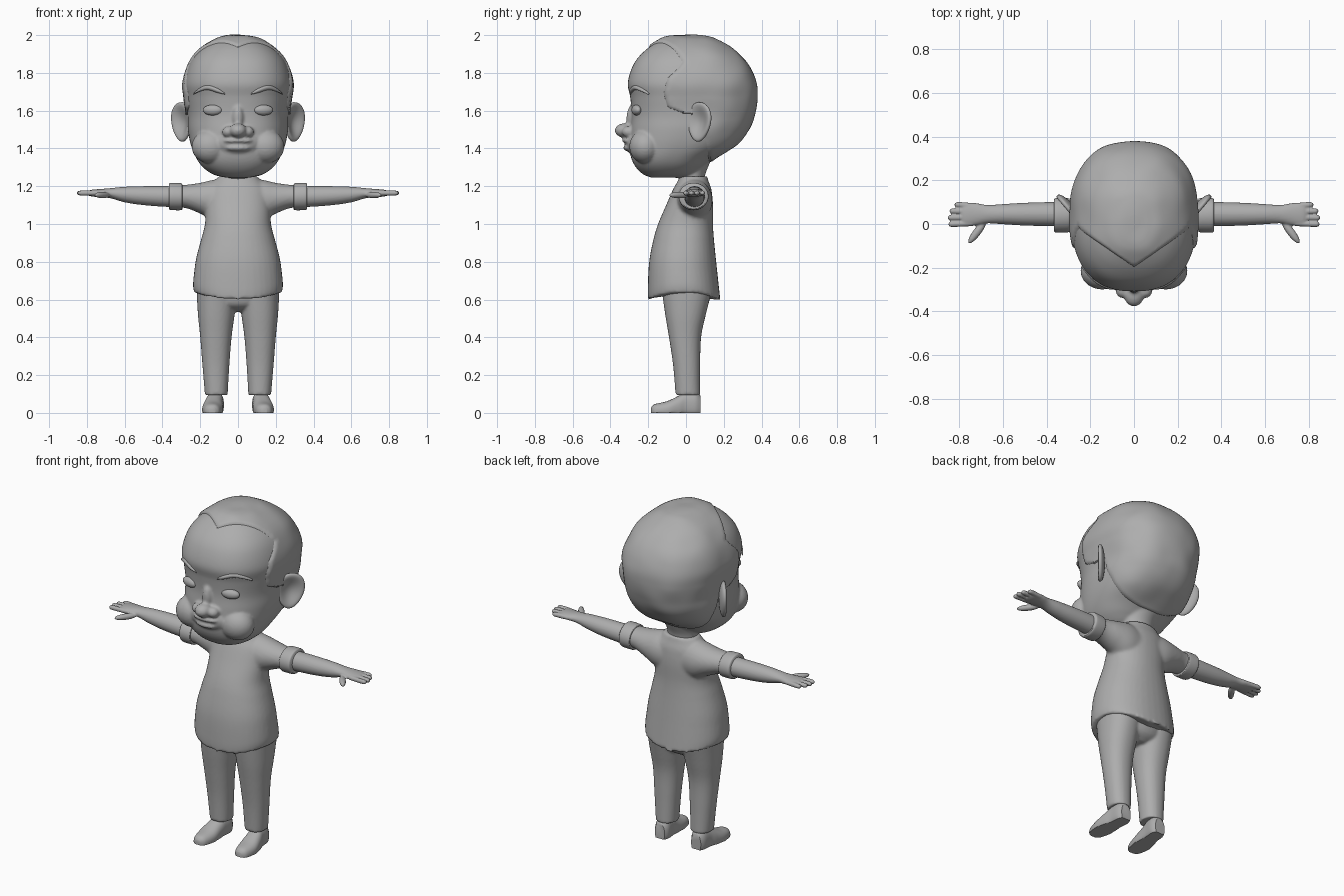
import bpy
import bmesh
from math import cos, sin, pi, radians, copysign
from mathutils import Matrix, Vector, Euler, noise

cube = bpy.data.objects.get("Cube")
if cube:
    bpy.data.objects.remove(cube, do_unlink=True)

# One plain clay colour for the whole figure
clay = bpy.data.materials.new("clay_grey")
clay.use_nodes = True
clay.diffuse_color = (0.42, 0.42, 0.42, 1)
clay.node_tree.nodes["Principled BSDF"].inputs["Base Color"].default_value = clay.diffuse_color


def spline(rows, steps):
    """Smooth the section table with a Catmull-Rom spline."""
    out = []
    for i in range(len(rows) - 1):
        p0, p1 = rows[max(i - 1, 0)], rows[i]
        p2, p3 = rows[i + 1], rows[min(i + 2, len(rows) - 1)]
        for k in range(steps):
            t = k / steps
            out.append([b + 0.5 * t * (c - a + t * (2 * a - 5 * b + 4 * c - d
                        + t * (3 * (b - c) + d - a)))
                        for a, b, c, d in zip(p0, p1, p2, p3)])
    return out + [list(rows[-1])]


def loft(bm, axis, rows, sides=40, power=2.0, steps=6):
    """Rows are (position along axis, centre, half width, low, high)."""
    rings = []
    for s, uc, ru, lo, hi in spline(rows, steps):
        ring = []
        for i in range(sides):
            a = 2 * pi * i / sides
            c, d = (copysign(abs(f) ** (2 / power), f) for f in (cos(a), sin(a)))
            u, v = uc + ru * c, (lo + hi) / 2 + (hi - lo) / 2 * d
            co = {"X": (s, u, v), "Y": (u, s, v), "Z": (u, v, s)}[axis]
            ring.append(bm.verts.new(co))
        rings.append(ring)
    faces = [bm.faces.new((p[i - 1], p[i], q[i], q[i - 1]))
             for p, q in zip(rings, rings[1:]) for i in range(sides)]
    faces += [bm.faces.new(rings[0]), bm.faces.new(rings[-1])]
    bmesh.ops.recalc_face_normals(bm, faces=faces)


def ball(bm, loc, size, turn=0.0):
    m = Matrix.LocRotScale(Vector(loc), Euler((0, 0, radians(turn))), Vector(size))
    return bmesh.ops.create_uvsphere(bm, u_segments=32, v_segments=20,
                                     radius=1, matrix=m)["verts"]


def mirror(bm):
    """Copy everything built so far to the other side."""
    copy = bmesh.ops.duplicate(bm, geom=bm.verts[:] + bm.edges[:] + bm.faces[:])["geom"]
    for v in copy:
        if isinstance(v, bmesh.types.BMVert):
            v.co.x *= -1
    bmesh.ops.reverse_faces(bm, faces=[f for f in copy if isinstance(f, bmesh.types.BMFace)])


def finish(name, bm, voxel=0.0, relax=3):
    """Turn the bmesh into an object, optionally blended into one skin."""
    mesh = bpy.data.meshes.new(name)
    bm.to_mesh(mesh)
    bm.free()
    mesh.materials.append(clay)
    ob = bpy.data.objects.new(name, mesh)
    bpy.context.collection.objects.link(ob)
    bpy.ops.object.select_all(action="DESELECT")
    ob.select_set(True)
    bpy.context.view_layer.objects.active = ob
    bpy.ops.object.shade_smooth_by_angle(angle=radians(45))
    if voxel:
        skin = ob.modifiers.new("skin", "REMESH")
        skin.mode = "VOXEL"
        skin.voxel_size = voxel
        skin.use_smooth_shade = True
        soft = ob.modifiers.new("soften", "SMOOTH")
        soft.factor = 0.5
        soft.iterations = relax
    return ob


# Head: skull, neck, cheeks, nose and lips blended together
SKULL = [(1.245, 0, .06, -.18, -.03), (1.262, 0, .13, -.225, .04),
         (1.30, 0, .185, -.265, .09), (1.35, 0, .222, -.29, .15),
         (1.42, 0, .25, -.30, .26), (1.50, 0, .265, -.295, .325),
         (1.58, 0, .268, -.288, .355), (1.67, 0, .28, -.295, .372),
         (1.75, 0, .286, -.308, .365), (1.85, 0, .255, -.275, .315),
         (1.92, 0, .20, -.215, .245), (1.97, 0, .125, -.14, .165),
         (1.987, 0, .07, -.09, .11), (1.992, 0, .02, -.02, .04)]
bm = bmesh.new()
ball(bm, (.145, -.215, 1.41), (.1, .085, .09))
ball(bm, (.052, -.305, 1.488), (.032, .034, .03))
mirror(bm)
loft(bm, "Z", SKULL, sides=96, power=2.4, steps=8)
loft(bm, "Z", [(1.15, 0, .088, -.03, .1), (1.25, 0, .088, -.035, .1),
               (1.32, 0, .1, -.05, .125), (1.42, 0, .13, -.05, .17)])
ball(bm, (0, -.325, 1.495), (.046, .052, .038))
ball(bm, (0, -.285, 1.56), (.03, .03, .07))
ball(bm, (0, -.265, 1.43), (.12, .055, .07))
ball(bm, (0, -.308, 1.441), (.078, .03, .015))
ball(bm, (0, -.302, 1.403), (.066, .03, .018))
finish("head", bm, voxel=.008)

# Hair: the skull shape raised behind the hairline and sunk in front of it
HAIRLINE = [(1.29, .25), (1.33, .12), (1.45, .1), (1.57, .06), (1.59, -.03),
            (1.62, -.1), (1.69, -.12), (1.77, -.1), (1.83, -.04), (1.86, -.02)]


def hairline(co):
    if co.z > HAIRLINE[-1][0]:
        return -.2 + .7 * abs(co.x)
    for (z0, y0), (z1, y1) in zip(HAIRLINE, HAIRLINE[1:]):
        if z0 <= co.z <= z1:
            return y0 + (y1 - y0) * (co.z - z0) / (z1 - z0)
    return 1.0


bm = bmesh.new()
loft(bm, "Z", SKULL, sides=128, power=2.4, steps=10)
bm.normal_update()
moves = []
for v in bm.verts:
    t = min(max((v.co.y - hairline(v.co)) / .025 + .5, 0), 1)
    moves.append(v.normal * (-.014 + t * (.023 + .005 * noise.noise(v.co * 9))))
for v, move in zip(bm.verts, moves):
    v.co += move
finish("hair", bm)

# Ears: cupped ellipsoids turned outward
bm = bmesh.new()
ear = ball(bm, (0, 0, 0), (1, 1, 1))
place = Matrix.LocRotScale(Vector((.298, .07, 1.54)), Euler((0, radians(6), radians(50))),
                           Vector((.078, .026, .105)))
for v in ear:
    rim = v.co.x ** 2 + v.co.z ** 2
    if v.co.y < 0:
        v.co.y *= 1.8 * rim - .5
    v.co.x *= 1 + .2 * v.co.z
    v.co = place @ v.co
mirror(bm)
finish("ears", bm)

# Eyes and eyebrows
bm = bmesh.new()
ball(bm, (.135, -.262, 1.603), (.052, .024, .028), 14)
mirror(bm)
finish("eyes", bm)
bm = bmesh.new()
loft(bm, "X", [(.07, -.292, .006, 1.686, 1.694), (.11, -.286, .014, 1.695, 1.72),
               (.16, -.266, .014, 1.71, 1.735), (.2, -.235, .013, 1.702, 1.722),
               (.235, -.2, .006, 1.686, 1.693)], sides=16)
mirror(bm)
finish("eyebrows", bm)

# Shirt: sleeves flow into the torso, hem lifts at the sides
bm = bmesh.new()
loft(bm, "X", [(.02, .04, .09, 1.0, 1.235), (.12, .045, .095, 1.015, 1.235),
               (.2, .045, .084, 1.055, 1.218), (.28, .04, .07, 1.085, 1.207),
               (.35, .04, .068, 1.085, 1.205)])
mirror(bm)
loft(bm, "Z", [(.597, 0, .234, -.2, .182), (.66, 0, .238, -.202, .175),
               (.8, 0, .225, -.195, .16), (.92, 0, .195, -.172, .148),
               (1.0, 0, .175, -.148, .143), (1.1, 0, .172, -.105, .143),
               (1.18, 0, .16, -.07, .135), (1.225, 0, .125, -.045, .12),
               (1.252, 0, .102, -.034, .112)], power=2.2)
for v in bm.verts:
    v.co.z += .045 * (v.co.x / .24) ** 2 * min(max((.75 - v.co.z) / .15, 0), 1)
finish("shirt", bm, voxel=.01)

# Rolled sleeve cuffs
bm = bmesh.new()
loft(bm, "X", [(.295, .04, .073, 1.078, 1.21), (.303, .04, .078, 1.073, 1.216),
               (.355, .04, .079, 1.074, 1.218), (.366, .04, .073, 1.08, 1.212)])
mirror(bm)
finish("sleeve_cuffs", bm)

# Arms and hands
bm = bmesh.new()
loft(bm, "X", [(.25, .042, .05, 1.09, 1.2), (.36, .045, .055, 1.09, 1.2),
               (.5, .045, .052, 1.1, 1.2), (.6, .045, .046, 1.115, 1.197),
               (.67, .045, .042, 1.135, 1.19), (.72, .045, .05, 1.142, 1.186),
               (.77, .043, .055, 1.145, 1.182), (.79, .043, .045, 1.15, 1.176)])
for y, tip in ((.088, .822), (.059, .845), (.029, .853), (-.001, .85)):
    loft(bm, "X", [(.74, y * .9 + .004, .013, 1.15, 1.177), (tip - .02, y, .013, 1.151, 1.177),
                   (tip - .004, y, .009, 1.155, 1.172), (tip, y, .003, 1.16, 1.167)], sides=16)
ball(bm, (.718, -.036, 1.153), (.066, .018, .017), -53)
mirror(bm)
finish("arms", bm, voxel=.005, relax=2)

# Trousers
bm = bmesh.new()
loft(bm, "Z", [(.095, .115, .06, -.055, .075), (.25, .117, .071, -.068, .075),
               (.4, .117, .083, -.09, .08), (.52, .115, .097, -.11, .105),
               (.66, .11, .11, -.13, .14)], power=2.2)
mirror(bm)
loft(bm, "Z", [(.535, 0, .06, -.05, .07), (.58, 0, .17, -.115, .12),
               (.7, 0, .2, -.13, .14)])
finish("trousers", bm, voxel=.008)

# Shoes with flat soles
bm = bmesh.new()
loft(bm, "Y", [(-.185, .137, .018, -.01, .028), (-.165, .137, .04, -.03, .046),
               (-.1, .135, .055, -.03, .062), (-.04, .13, .051, -.03, .09),
               (0, .124, .046, -.03, .112), (.05, .12, .045, -.03, .114),
               (.077, .12, .032, -.02, .09)], power=2.3)
for v in bm.verts:
    v.co.z = max(v.co.z, 0)
mirror(bm)
finish("shoes", bm)
